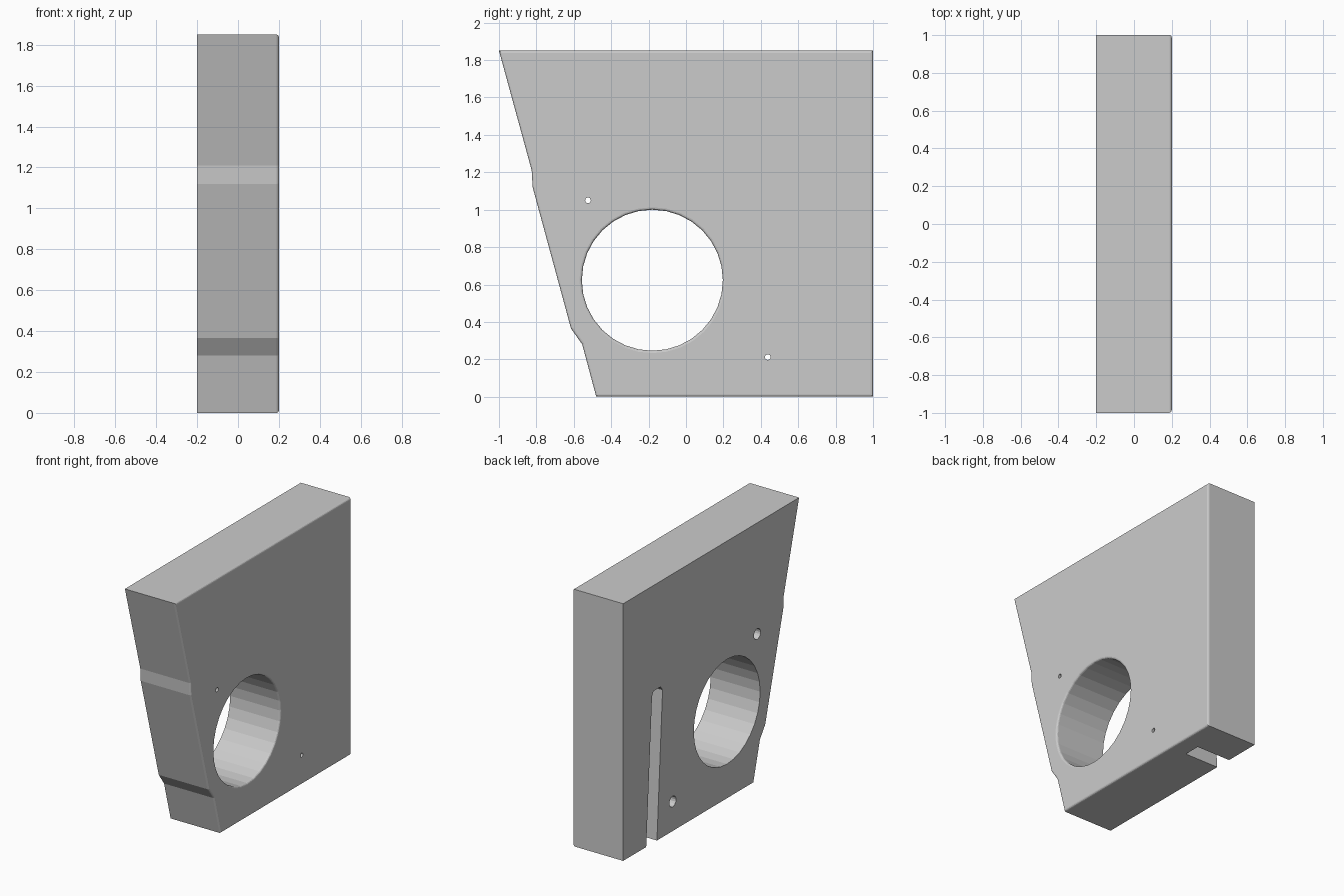
import bpy, bmesh
from math import cos, sin, pi, radians

if "Cube" in bpy.data.objects:
    bpy.data.objects.remove(bpy.data.objects["Cube"])

BACK, FRONT, ROUND = -0.2, 0.2, 0.013


def make_object(name, bm):
    bmesh.ops.recalc_face_normals(bm, faces=bm.faces)
    mesh = bpy.data.meshes.new(name)
    bm.to_mesh(mesh)
    bm.free()
    ob = bpy.data.objects.new(name, mesh)
    bpy.context.collection.objects.link(ob)
    return ob


def prism(profile, x0, x1):
    """Extrude a (y, z) outline along x."""
    bm = bmesh.new()
    face = bm.faces.new([bm.verts.new((x0, y, z)) for y, z in profile])
    ext = bmesh.ops.extrude_face_region(bm, geom=[face])
    for v in ext["geom"]:
        if isinstance(v, bmesh.types.BMVert):
            v.co.x = x1
    return bm


def lathe(y, z, steps, sides):
    """Closed solid of stacked rings (x, radius) around an x-axis line."""
    bm = bmesh.new()
    rings = [[bm.verts.new((x, y + r * cos(2 * pi * i / sides), z + r * sin(2 * pi * i / sides)))
              for i in range(sides)] for x, r in steps]
    for a, b in zip(rings, rings[1:]):
        for i in range(sides):
            j = (i + 1) % sides
            bm.faces.new((a[i], a[j], b[j], b[i]))
    bm.faces.new(rings[0])
    bm.faces.new(rings[-1])
    return bm


# Plate with a slanted, notched edge and a rounded rim on the +x face
outline = [(-1, 1.85), (-0.825, 1.21), (-0.82, 1.12), (-0.615, 0.365), (-0.555, 0.28),
           (-0.48, 0), (1, 0), (1, 1.85)]
bm = prism(outline, BACK, FRONT)
rim = [e for e in bm.edges if all(abs(v.co.x - FRONT) < 1e-5 for v in e.verts)]
bmesh.ops.bevel(bm, geom=rim, offset=ROUND, segments=3, profile=0.5, affect='EDGES')
plate = make_object("plate", bm)

# Large round opening, its front edge rounded over
R = 0.377
flare = [(FRONT - ROUND + ROUND * sin(t), R + ROUND * (1 - cos(t)))
         for t in (0, pi / 6, pi / 3, pi / 2)]
cutters = [make_object("opening_cutter", lathe(
    -0.18, 0.623, [(-0.3, R)] + flare + [(0.3, R + ROUND)], 32))]

# Screw holes, wide at the back and narrow at the front
for y, z in ((-0.524, 1.05), (0.437, 0.212)):
    cutters.append(make_object("screw_hole_cutter", lathe(
        y, z, [(-0.3, 0.038), (0.1, 0.038), (0.1, 0.015), (0.3, 0.015)], 16)))

# Slanted slot in the back face, open at the bottom
slot = [(0.622, -0.1), (0.742, -0.1), (0.738, 0), (0.672, 1.06), (0.655, 1.09),
        (0.575, 1.09), (0.552, 1.06), (0.616, 0)]
cutters.append(make_object("slot_cutter", prism(slot, -0.3, 0.07)))

# Apply the cuts
for c in cutters:
    c.hide_render = True
    mod = plate.modifiers.new(c.name, 'BOOLEAN')
    mod.operation, mod.solver, mod.object = 'DIFFERENCE', 'EXACT', c
bpy.context.view_layer.objects.active = plate
plate.select_set(True)
for mod in list(plate.modifiers):
    bpy.ops.object.modifier_apply(modifier=mod.name)
for c in cutters:
    bpy.data.objects.remove(c, do_unlink=True)
